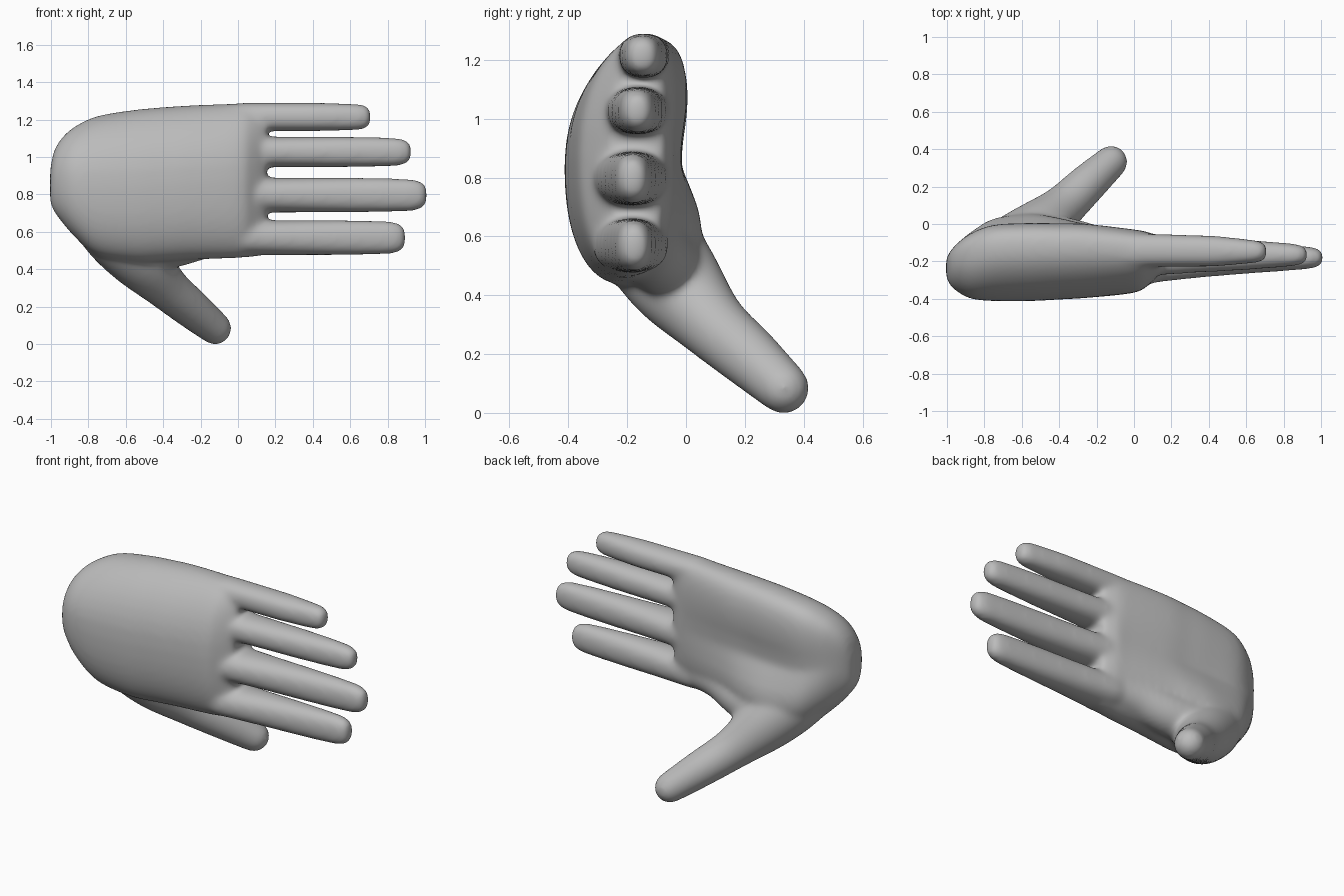
import bpy, bmesh, math
from mathutils import Vector

cube = bpy.data.objects.get("Cube")
if cube:
    bpy.data.objects.remove(cube, do_unlink=True)

skin = bpy.data.materials.new("plain grey")
skin.use_nodes = True
grey = (0.5, 0.5, 0.5, 1)
skin.diffuse_color = grey
shader = skin.node_tree.nodes["Principled BSDF"]
shader.inputs["Base Color"].default_value = grey
shader.inputs["Roughness"].default_value = 0.6

SIDES = 40
bm = bmesh.new()


def smooth_path(rows, steps=4):
    """Catmull-Rom resampling of a list of equal-length tuples."""
    pts = [Vector(r) for r in rows]
    out = []
    for i in range(len(pts) - 1):
        a, b, c, d = pts[max(i - 1, 0)], pts[i], pts[i + 1], pts[min(i + 2, len(pts) - 1)]
        for k in range(steps):
            t = k / steps
            out.append(b + (c - a) * (t / 2) + (a * 2 - b * 5 + c * 4 - d) * (t * t / 2)
                       + (b * 3 - a - c * 3 + d) * (t ** 3 / 2))
    return out + [pts[-1]]


def ring(center, u, v, power=2.0, bend=0.0, dent=0.0, mound=0.0):
    """Superellipse ring; bend curls its upper half along v,
    dent hollows the middle of the v side, mound swells its lower half."""
    verts = []
    n = v.normalized()
    for i in range(SIDES):
        a = math.tau * i / SIDES
        c, s = math.cos(a), math.sin(a)
        p = math.copysign(abs(c) ** (2 / power), c)
        q = math.copysign(abs(s) ** (2 / power), s)
        swell = max(q, 0) * (mound * max(-p, 0) - dent * math.exp(-(p / 0.35) ** 2))
        verts.append(bm.verts.new(center + u * p + v * q + n * (bend * max(p, 0) ** 2 + swell)))
    return verts


def skin_rings(rings):
    faces = [bm.faces.new(rings[0]), bm.faces.new(rings[-1])]
    for a, b in zip(rings, rings[1:]):
        for i in range(SIDES):
            j = (i + 1) % SIDES
            faces.append(bm.faces.new((a[i], a[j], b[j], b[i])))
    bmesh.ops.recalc_face_normals(bm, faces=faces)


def tube(rows):
    """Round limb through (x, y, z, radius) points with a domed tip."""
    points = smooth_path(rows)
    centers = [p.to_3d() for p in points]
    rings = []
    for i, c in enumerate(centers):
        d = (centers[min(i + 1, len(centers) - 1)] - centers[max(i - 1, 0)]).normalized()
        u = d.cross(Vector((0, 1, 0))).normalized()
        v = u.cross(d)
        rings.append(ring(c, u * points[i][3], v * points[i][3]))
    r = points[-1][3]
    for deg in (20, 40, 60, 78):
        a = math.radians(deg)
        rings.append(ring(c + d * r * math.sin(a), u * r * math.cos(a), v * r * math.cos(a)))
    skin_rings(rings)


# Palm: x, lower z, upper z, back y, palm y, hollow depth, thumb mound
palm = [
    (-1.005, 0.76, 0.93, -0.28, -0.19, 0, 0),
    (-0.985, 0.71, 1.03, -0.325, -0.15, 0, 0),
    (-0.94, 0.65, 1.105, -0.365, -0.10, 0, 0.01),
    (-0.87, 0.57, 1.165, -0.40, -0.05, 0.005, 0.05),
    (-0.75, 0.47, 1.22, -0.412, -0.005, 0.015, 0.12),
    (-0.55, 0.435, 1.253, -0.412, 0.006, 0.025, 0.15),
    (-0.4, 0.44, 1.267, -0.404, 0.004, 0.025, 0.11),
    (-0.25, 0.45, 1.277, -0.395, 0.0, 0.02, 0.04),
    (0.0, 0.46, 1.287, -0.368, -0.03, 0.01, 0),
    (0.08, 0.465, 1.287, -0.325, -0.047, 0, 0),
    (0.15, 0.48, 1.275, -0.26, -0.08, 0, 0),
]
skin_rings([ring(Vector((x, (yb + yp) / 2, (lo + hi) / 2)),
                 Vector((0, 0, (hi - lo) / 2)), Vector((0, (yp - yb) / 2, 0)),
                 2.35, 0.2 * (yp - yb), dent, mound)
            for x, lo, hi, yb, yp, dent, mound in smooth_path(palm)])

# Fingers: tip x, lower z, upper z, base y, tip y, base thickness
fingers = [
    (0.71, 1.143, 1.285, -0.14, -0.148, 0.09),
    (0.926, 0.95, 1.104, -0.165, -0.165, 0.115),
    (1.01, 0.708, 0.885, -0.185, -0.18, 0.135),
    (0.895, 0.48, 0.658, -0.19, -0.175, 0.13),
]
# Fraction of length, width scale, thickness from base (1) towards tip (0)
finger_shape = [(0, 0.9, 0.7), (0.12, 1, 1), (0.24, 1, 0.7), (0.4, 1, 0.35)]
tip_shape = [(0.62, 1, 0.084), (0.8, 0.97, 0.071), (0.93, 0.92, 0.06),
             (0.975, 0.78, 0.05), (1, 0.5, 0.032)]
for tip, lo, hi, y0, y1, root in fingers:
    half, mid, base = (hi - lo) / 2 + 0.005, (lo + hi) / 2, -0.06
    shape = [(t, w, 0.085 + (root - 0.085) * f) for t, w, f in finger_shape] + tip_shape
    skin_rings([ring(Vector((base + t * (tip - base), y0 + (y1 - y0) * t, mid)),
                     Vector((0, 0, half * w)), Vector((0, thick, 0)), 2.3)
                for t, w, thick in shape])

# Thumb, and the web joining it to the first finger
tube([(-0.76, -0.2, 0.7, 0.16), (-0.65, -0.125, 0.575, 0.17), (-0.52, -0.035, 0.445, 0.16),
      (-0.38, 0.09, 0.3, 0.12), (-0.25, 0.215, 0.19, 0.106), (-0.122, 0.332, 0.084, 0.089)])
tube([(-0.5, -0.07, 0.52, 0.13), (-0.34, -0.09, 0.53, 0.12),
      (-0.15, -0.14, 0.58, 0.115), (0.0, -0.16, 0.58, 0.1)])

mesh = bpy.data.meshes.new("hand")
bm.to_mesh(mesh)
bm.free()
mesh.materials.append(skin)
hand = bpy.data.objects.new("hand", mesh)
bpy.context.collection.objects.link(hand)

# Fuse the parts into one soft skin
fuse = hand.modifiers.new("fuse", "REMESH")
fuse.mode = "VOXEL"
fuse.voxel_size = 0.0115
fuse.use_smooth_shade = True
soften = hand.modifiers.new("soften", "SMOOTH")
soften.factor = 0.5
soften.iterations = 36
